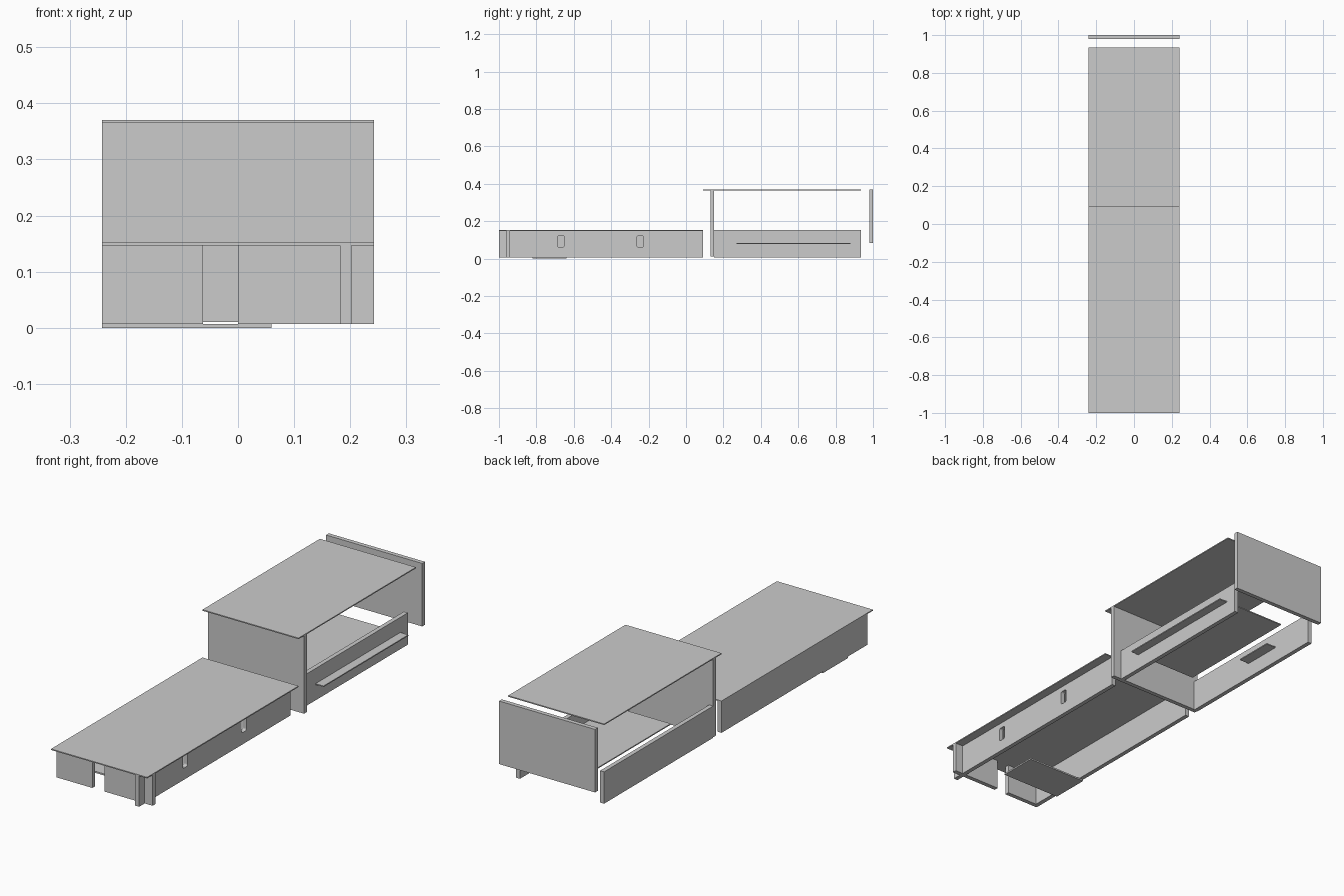
import bpy, bmesh
from mathutils import Vector

if "Cube" in bpy.data.objects:
    bpy.data.objects.remove(bpy.data.objects["Cube"])


def slab(name, x, y, z):
    """Axis-aligned panel given by its (min, max) on each axis."""
    bm = bmesh.new()
    bmesh.ops.create_cube(bm, size=1)
    lo, hi = Vector((x[0], y[0], z[0])), Vector((x[1], y[1], z[1]))
    for v in bm.verts:
        for i in range(3):
            v.co[i] = hi[i] if v.co[i] > 0 else lo[i]
    mesh = bpy.data.meshes.new(name)
    bm.to_mesh(mesh)
    bm.free()
    ob = bpy.data.objects.new(name, mesh)
    bpy.context.collection.objects.link(ob)
    return ob


def cut_slot(wall, name, y, z):
    """Rounded upright slot through a side wall."""
    cutter = slab(name, (0.15, 0.23), y, z)
    bm = bmesh.new()
    bm.from_mesh(cutter.data)
    edges = [e for e in bm.edges
             if abs(e.verts[0].co.x - e.verts[1].co.x) > 0.01]
    bmesh.ops.bevel(bm, geom=edges, offset=0.008, segments=3,
                    profile=0.5, affect='EDGES')
    bm.to_mesh(cutter.data)
    bm.free()
    cutter.hide_render = True
    cutter.hide_set(True)
    cutter.display_type = 'WIRE'
    mod = wall.modifiers.new(name, 'BOOLEAN')
    mod.object = cutter
    mod.operation = 'DIFFERENCE'
    mod.solver = 'EXACT'


W = (-0.242, 0.242)      # full width
LEFT = (-0.242, -0.222)  # left wall thickness
RIGHT = (0.182, 0.202)   # inset right wall thickness
LOW = (0.007, 0.147)     # low wall height

# Front low block: roof, side walls, split front wall, threshold plate
slab("front_roof", W, (-1.0, 0.09), (0.147, 0.152))
slab("front_left_wall", LEFT, (-0.96, 0.09), LOW)
right_wall = slab("front_right_wall", RIGHT, (-1.0, 0.09), LOW)
cut_slot(right_wall, "window_cutter_1", (-0.686, -0.652), (0.06, 0.123))
cut_slot(right_wall, "window_cutter_2", (-0.262, -0.228), (0.06, 0.123))
for name, x in (("entry_wall_left", (LEFT[1], -0.062)),
                ("entry_wall_right", (0.0, RIGHT[0])),
                ("entry_wall_corner", (RIGHT[1], W[1]))):
    slab(name, x, (-0.96, -0.94), LOW)
slab("threshold_plate", (-0.242, 0.06), (-0.82, -0.64), (0.0, 0.007))

# Rear tall block: raised roof, tall front wall, low side walls
slab("rear_roof", W, (0.09, 0.935), (0.365, 0.37))
slab("rear_tall_wall", W, (0.13, 0.15), (0.01, 0.365))
slab("rear_left_wall", LEFT, (0.15, 0.935), (0.007, 0.152))
slab("rear_right_wall", RIGHT, (0.15, 0.935), (0.007, 0.152))

# Shelf passing through the right wall, and small ledge on the left wall
slab("shelf", (-0.112, 0.242), (0.27, 0.88), (0.078, 0.083))
slab("left_ledge", (-0.222, -0.172), (0.525, 0.71), (0.078, 0.083))

# Free-standing raised back panel
slab("back_panel", W, (0.98, 1.0), (0.083, 0.37))
